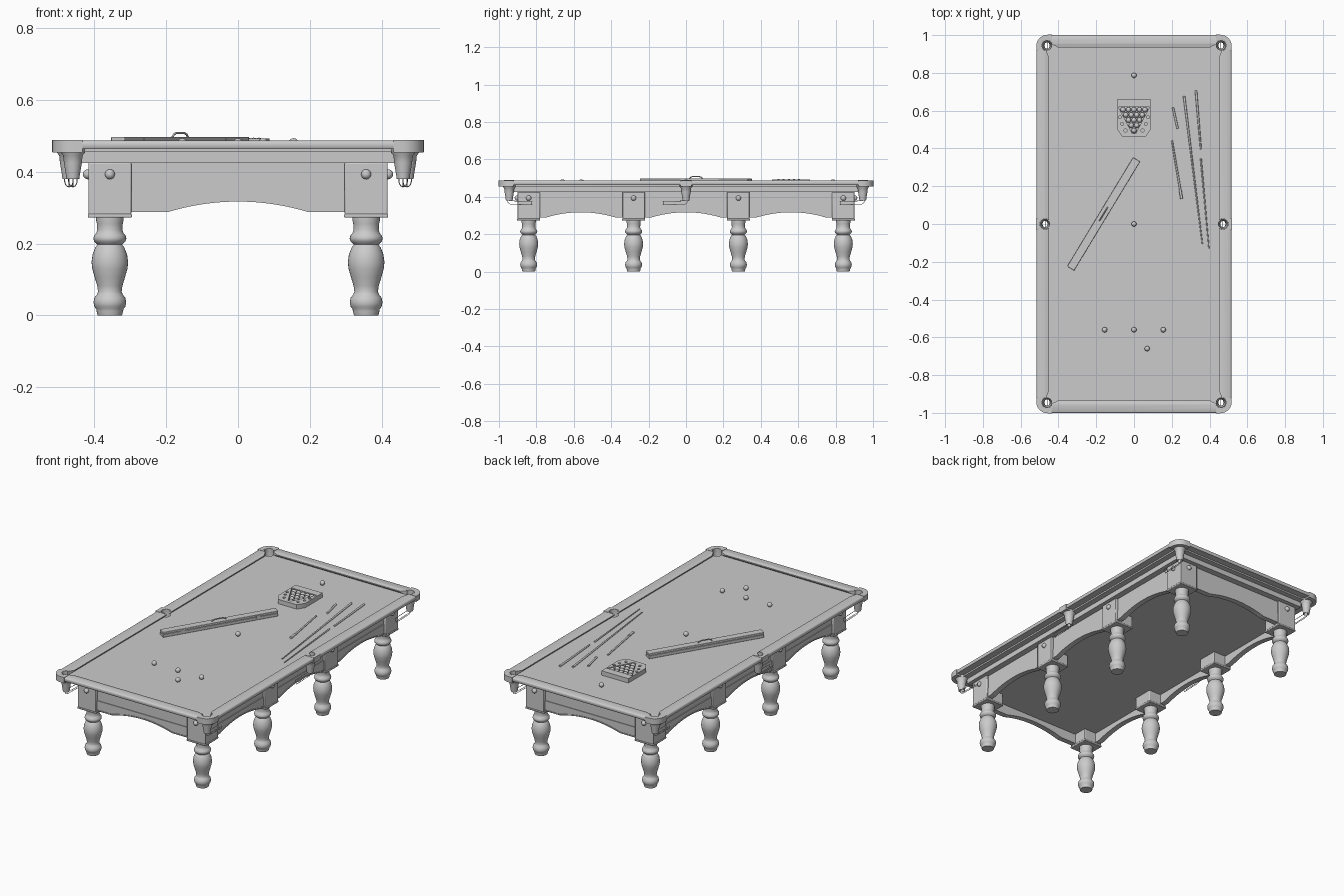
import bpy, bmesh, math
from math import sin, cos, pi, radians
from mathutils import Matrix, Vector

if "Cube" in bpy.data.objects:
    bpy.data.objects.remove(bpy.data.objects["Cube"])

CLOTH = 0.466
SIGNS = [(sx, sy) for sx in (-1, 1) for sy in (-1, 1)]
I4 = Matrix.Identity(4)


def smooth(me):
    me.shade_smooth()
    me.set_sharp_from_angle(angle=radians(35))


def finish(name, bm, bevel=0):
    bmesh.ops.recalc_face_normals(bm, faces=bm.faces)
    me = bpy.data.meshes.new(name)
    bm.to_mesh(me)
    bm.free()
    smooth(me)
    ob = bpy.data.objects.new(name, me)
    bpy.context.collection.objects.link(ob)
    if bevel:
        m = ob.modifiers.new("bevel", 'BEVEL')
        m.width, m.segments = bevel, 2
    return ob


def prism(name, outlines, z0, z1, mat=I4, bevel=0):
    bm = bmesh.new()
    for pts in outlines:
        f = bm.faces.new([bm.verts.new((x, y, z0)) for x, y in pts])
        ext = bmesh.ops.extrude_face_region(bm, geom=[f])
        bmesh.ops.translate(bm, vec=(0, 0, z1 - z0),
                            verts=[v for v in ext['geom'] if isinstance(v, bmesh.types.BMVert)])
    # the extrude drops its source face, so close any open bottoms
    bmesh.ops.holes_fill(bm, edges=[e for e in bm.edges if e.is_boundary], sides=0)
    bm.transform(mat)
    return finish(name, bm, bevel)


def box(name, cx, cy, hx, hy, z0, z1, mat=I4, bevel=0):
    pts = [(cx - hx, cy - hy), (cx + hx, cy - hy), (cx + hx, cy + hy), (cx - hx, cy + hy)]
    return prism(name, [pts], z0, z1, mat, bevel)


def loft(name, rings, closed=False, caps=False):
    bm = bmesh.new()
    vs = [[bm.verts.new(p) for p in r] for r in rings]
    n = len(vs[0])
    for k in range(len(vs) if closed else len(vs) - 1):
        a, b = vs[k], vs[(k + 1) % len(vs)]
        for i in range(n):
            bm.faces.new((a[i], a[(i + 1) % n], b[(i + 1) % n], b[i]))
    if caps:
        bm.faces.new(vs[0])
        bm.faces.new(vs[-1])
    return finish(name, bm)


def lathe(name, profile, x, y, seg=32, **kw):
    return loft(name, [[(x + r * cos(2 * pi * i / seg), y + r * sin(2 * pi * i / seg), z)
                        for i in range(seg)] for r, z in profile], **kw)


def ball(name, x, y, z, r=0.0138):
    bm = bmesh.new()
    bmesh.ops.create_uvsphere(bm, u_segments=16, v_segments=10, radius=r,
                              matrix=Matrix.Translation((x, y, z)))
    return finish(name, bm)


def tube(name, pts, r, mat=I4):
    cu = bpy.data.curves.new(name, 'CURVE')
    cu.dimensions, cu.bevel_depth, cu.bevel_resolution, cu.use_fill_caps = '3D', r, 2, True
    sp = cu.splines.new('POLY')
    sp.points.add(len(pts) - 1)
    for p, q in zip(sp.points, pts):
        p.co = (*(mat @ Vector(q)), 1)
    bpy.context.collection.objects.link(bpy.data.objects.new(name, cu))


def cut(ob, cutter):
    m = ob.modifiers.new("cut", 'BOOLEAN')
    m.operation, m.object, m.solver = 'DIFFERENCE', cutter, 'EXACT'
    cutter.hide_render = True
    dg = bpy.context.evaluated_depsgraph_get()
    dg.update()
    me = bpy.data.meshes.new_from_object(ob.evaluated_get(dg))
    ob.modifiers.clear()
    ob.data = me
    smooth(me)


def circle(x, y, r, n=24):
    return [(x + r * cos(2 * pi * i / n), y + r * sin(2 * pi * i / n)) for i in range(n)]


# pockets: x, y, direction towards the table middle, mouth half width
pockets = [(sx * 0.46, sy * 0.945, math.atan2(-sy, -sx), 0.034) for sx, sy in SIGNS]
pockets += [(sx * 0.471, 0, 0 if sx < 0 else pi, 0.028) for sx in (-1, 1)]


def keyhole(x, y, d, w, r=0.024):
    arc = [d + radians(60 + 240 * i / 20) for i in range(21)]
    pts = [(x + r * cos(a), y + r * sin(a)) for a in arc]
    for s in (-1, 1):
        pts.append((x + 0.045 * cos(d) - s * w * sin(d), y + 0.045 * sin(d) + s * w * cos(d)))
    return pts


mouth_cutter = prism("mouth_cutter", [keyhole(*p) for p in pockets], 0.44, 0.52)
hole_cutter = prism("hole_cutter", [circle(x, y, 0.028) for x, y, d, w in pockets], 0.40, 0.50)

# cushion and rail swept round the table
def rail_ring(d, z):
    r = max(0.0005, d - 0.005)
    ring = []
    for k, (sx, sy) in enumerate([(1, 1), (-1, 1), (-1, -1), (1, -1)]):
        for i in range(9):
            a = pi / 2 * (k + i / 8)
            ring.append((sx * (0.45 + d - r) + r * cos(a), sy * (0.935 + d - r) + r * sin(a), z))
    return ring

section = [(0, 0.482), (0.016, 0.4855), (0.02, 0.4865), (0.059, 0.4865), (0.063, 0.484),
           (0.065, 0.480), (0.065, 0.469), (0.062, 0.464), (0.014, 0.464), (0, 0.476)]
cut(loft("cushion_rail", [rail_ring(d, z) for d, z in section], closed=True), mouth_cutter)

# playing bed with cloth, the frame under it and the panel inside the aprons
cut(box("cloth_bed", 0, 0, 0.472, 0.957, 0.455, CLOTH), hole_cutter)
cut(box("under_frame", 0, 0, 0.438, 0.925, 0.425, 0.4555), hole_cutter)
box("underside_panel", 0, 0, 0.385, 0.87, 0.345, 0.426)

# corner and middle castings
for sx, sy in SIGNS:
    pts = [(0.466, 0.922), (0.517, 0.922)]
    pts += [(0.457 + 0.06 * cos(a), 0.942 + 0.06 * sin(a)) for a in [pi / 2 * i / 8 for i in range(9)]]
    pts += [(0.433, 1.002), (0.433, 0.952), (0.46, 0.952)]
    cut(prism("corner_casting", [[(sx * x, sy * y) for x, y in pts]], 0.454, 0.488), mouth_cutter)
for sx in (-1, 1):
    cut(box("middle_casting", sx * 0.497, 0, 0.021, 0.03, 0.455, 0.488), mouth_cutter)

# pocket cups, rims and ball-return wires
cup = [(0.024, 0.465), (0.036, 0.465), (0.034, 0.454), (0.027, 0.445), (0.025, 0.425), (0.020, 0.395),
       (0.018, 0.380), (0.016, 0.380), (0.017, 0.398), (0.022, 0.43)]
for x, y, d, w in pockets:
    lathe("pocket_cup", cup, x, y, 24, closed=True)
    tube("pocket_rim", [(x + 0.027 * cos(a), y + 0.027 * sin(a), 0.486)
                        for a in [d + radians(65 + 230 * i / 20) for i in range(21)]], 0.003)
    s = -1 if y >= 0 else 1
    for dx, drop in ((-0.012, 0), (0, 0.018), (0.012, 0)):
        path = [(x + dx, y - s * 0.015, 0.40)]
        for i in range(7):
            a = pi / 2 * i / 6
            path.append((x + dx, y - s * 0.015 + s * 0.025 * (1 - cos(a)), 0.40 - (0.022 + drop) * sin(a)))
        path.append((x + dx, y + s * 0.125, 0.375 - drop))
        tube("return_wire", path, 0.0014)
    tube("return_end_stop", [(x + 0.012 * cos(a), y + s * 0.12, 0.376 - 0.018 * sin(a))
                             for a in [pi * i / 10 for i in range(11)]], 0.0014)

# turned legs with blocks and bolt covers
leg = [(0.034, 0), (0.037, 0.012), (0.038, 0.018), (0.043, 0.024), (0.0455, 0.036), (0.043, 0.049),
       (0.036, 0.058), (0.033, 0.066), (0.035, 0.082), (0.042, 0.105), (0.049, 0.13), (0.051, 0.148),
       (0.048, 0.17), (0.040, 0.19), (0.034, 0.197), (0.038, 0.201), (0.044, 0.207), (0.046, 0.214),
       (0.044, 0.222), (0.038, 0.229), (0.035, 0.238), (0.036, 0.255), (0.038, 0.264), (0.038, 0.274)]
for sx in (-1, 1):
    for y in (-0.841, -0.28, 0.28, 0.841):
        x = sx * 0.357
        lathe("leg", leg, x, y, caps=True)
        box("leg_block", x, y, 0.06, 0.06, 0.28, 0.426, bevel=0.004)
        box("block_foot_moulding", x, y, 0.0615, 0.0615, 0.272, 0.283, bevel=0.003)
        ball("bolt_cover", sx * 0.418, y, 0.393, 0.014)
        if abs(y) > 0.5:
            ball("bolt_cover", x, y + math.copysign(0.061, y), 0.393, 0.014)

# arched aprons between the blocks
def apron(x, y, half, arch, turn):
    mat = Matrix.Translation((x, y, 0)) @ Matrix.Rotation(turn, 4, 'Z') @ Matrix.Rotation(pi / 2, 4, 'X')
    us = [-half] + [-arch + 2 * arch * i / 24 for i in range(25)] + [half]
    low = [(u, 0.288 + 0.029 * max(0, 1 - (u / arch) ** 2)) for u in us]
    prism("apron_board", [low + [(half, 0.426), (-half, 0.426)]], -0.025, 0, mat)
    prism("apron_valance", [low + [(half, 0.347), (-half, 0.347)]], -0.001, 0.004, mat)
    prism("apron_trim", [low + [(u, z + 0.006) for u, z in reversed(low)]], -0.001, 0.007, mat)

for k in (0, 1):
    apron(0, (-1, 1)[k] * 0.888, 0.30, 0.195, k * pi)
    for y, half in ((-0.562, 0.225), (0, 0.223), (0.562, 0.225)):
        apron((1, -1)[k] * 0.402, y, half, 0.19, pi / 2 + k * pi)

# loose balls on their spots
for x, y in ((0, 0.787), (0, 0), (0, -0.56), (-0.155, -0.56), (0.155, -0.56), (0.07, -0.66)):
    ball("ball", x, y, CLOTH + 0.0138)

# ball tray with its racked balls
tray = prism("ball_tray", [[(-0.088, 0.663), (-0.088, 0.50), (-0.06, 0.46), (0.06, 0.46),
                            (0.088, 0.50), (0.088, 0.663)]], CLOTH, 0.492)
slots = [[(-0.083, 0.62), (-0.009, 0.479), (0.009, 0.479), (0.083, 0.62)]]
slots += [circle(s * x, y, 0.008, 16) for s in (-1, 1) for x, y in ((0.074, 0.565), (0.063, 0.53), (0.045, 0.495))]
cut(tray, prism("tray_cutter", slots, 0.469, 0.51))
for row in range(5):
    for i in range(row + 1):
        ball("racked_ball", (i - row / 2) * 0.029, 0.495 + row * 0.0275, 0.4812)

# long cue case with lid, latches and handle
case = Matrix.Translation((-0.161, 0.053, 0)) @ Matrix.Rotation(math.atan2(0.575, 0.348), 4, 'Z')
box("case_body", 0, 0, 0.336, 0.0205, CLOTH, 0.484, case, 0.002)
box("case_lid", 0, 0, 0.337, 0.0215, 0.485, 0.4975, case, 0.002)
for u in (-0.22, 0.22):
    box("case_latch", u, -0.0215, 0.012, 0.002, 0.478, 0.492, case)
tube("case_handle", [(-0.042, 0, 0.496), (-0.034, 0, 0.504), (-0.022, 0, 0.508), (0.022, 0, 0.508),
                     (0.034, 0, 0.504), (0.042, 0, 0.496)], 0.003, case)

# cues and cue pieces, thick end first
cues = [((0.265, 0.677), (0.362, -0.106), 0.006, 0.003), ((0.328, 0.707), (0.354, 0.394), 0.006, 0.0045),
        ((0.354, 0.346), (0.397, -0.133), 0.0045, 0.0028), ((0.206, 0.617), (0.231, 0.505), 0.0055, 0.0055),
        ((0.252, 0.133), (0.245, 0.178), 0.007, 0.007), ((0.246, 0.174), (0.201, 0.441), 0.0055, 0.0045)]
for a, b, r1, r2 in cues:
    p, q = Vector((*a, CLOTH + r1)), Vector((*b, CLOTH + r2))
    bm = bmesh.new()
    bmesh.ops.create_cone(bm, cap_ends=True, segments=12, radius1=r1, radius2=r2, depth=(q - p).length,
                          matrix=Matrix.Translation((p + q) / 2) @ (q - p).to_track_quat('Z', 'Y').to_matrix().to_4x4())
    finish("cue", bm)

# cutters are no longer needed
for ob in [o for o in bpy.data.objects if "cutter" in o.name]:
    bpy.data.objects.remove(ob)
